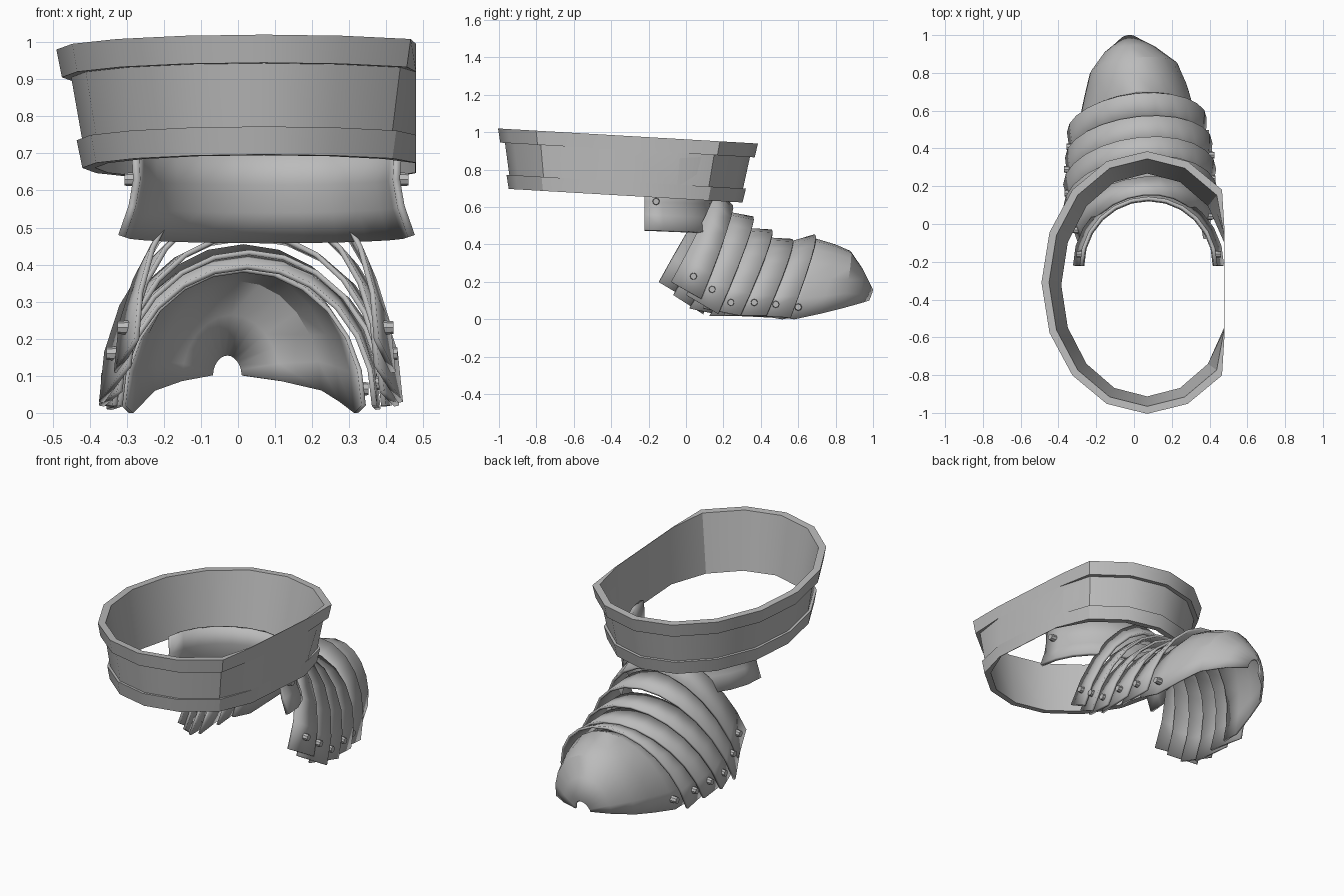
import bpy, bmesh
from math import sin, cos, pi, radians
from mathutils import Matrix

if "Cube" in bpy.data.objects:
    bpy.data.objects.remove(bpy.data.objects["Cube"])

# Single grey metal material
GREY = (0.5, 0.5, 0.5, 1)
metal = bpy.data.materials.new("grey metal")
metal.use_nodes = True
metal.diffuse_color = GREY
metal.node_tree.nodes["Principled BSDF"].inputs["Base Color"].default_value = GREY


def finish(name, bm, thickness=0.0):
    bmesh.ops.dissolve_degenerate(bm, dist=0.0002, edges=bm.edges[:])
    mesh = bpy.data.meshes.new(name)
    bm.to_mesh(mesh)
    bm.free()
    mesh.materials.append(metal)
    obj = bpy.data.objects.new(name, mesh)
    bpy.context.collection.objects.link(obj)
    if thickness:
        mod = obj.modifiers.new("plate thickness", "SOLIDIFY")
        mod.thickness = thickness
        mod.offset = -1
    bpy.ops.object.select_all(action="DESELECT")
    obj.select_set(True)
    bpy.context.view_layer.objects.active = obj
    bpy.ops.object.shade_smooth_by_angle(angle=radians(32))
    return obj


def loft(name, rows, closed=False, thickness=0.0):
    """Skin rows of points; closed joins both the rows and the ends."""
    bm = bmesh.new()
    grid = [[bm.verts.new(p) for p in row] for row in rows]
    n, m = len(grid), len(grid[0])
    for s in range(n if closed else n - 1):
        for t in range(m if closed else m - 1):
            s2, t2 = (s + 1) % n, (t + 1) % m
            bm.faces.new((grid[s][t], grid[s2][t], grid[s2][t2], grid[s][t2]))
    return finish(name, bm, thickness)


def rivet(name, x, y, z, side):
    bm = bmesh.new()
    bmesh.ops.create_cone(bm, cap_ends=True, segments=8, radius1=0.02,
                          radius2=0.017, depth=0.035)
    bm.transform(Matrix.Translation((x, y, z)) @ Matrix.Rotation(side * pi / 2, 4, "Y"))
    finish(name, bm)


# Upper cuff: tapered oval band with two rims, flattened on its left side
def cuff_row(r, z, limit):
    row = []
    for k in range(16):
        a = k * pi / 8
        y = -0.31 - 0.04 * (0.98 - z) + (r + 0.135) * sin(a)
        row.append((min(0.07 + r * cos(a), limit), y, z - 0.058 * (y + 0.31)))
    return row


outer = [(0.56, 0.98), (0.545, 0.905), (0.52, 0.905), (0.49, 0.735),
         (0.505, 0.735), (0.49, 0.66)]
inner = [(0.455, 0.66), (0.52, 0.98)]
loft("upper_cuff", [cuff_row(r, z, 0.48) for r, z in outer]
     + [cuff_row(r, z, 0.477) for r, z in inner], closed=True)

# Ankle band: flared half ring, open at the front
ankle = []
for r, z in [(0.365, 0.72), (0.36, 0.63), (0.372, 0.56), (0.40, 0.48)]:
    ankle.append([(0.077 + r * cos(k * pi / 12), -0.22 + r * sin(k * pi / 12),
                   z - 0.04 * r * sin(k * pi / 12)) for k in range(13)])
loft("ankle_band", ankle, thickness=0.02)
for side, label in ((1, "left"), (-1, "right")):
    rivet("ankle_rivet_" + label, 0.077 + side * 0.365, -0.16, 0.63, side)


# Foot plates: arches given as centre, half width, foot y/z and peak y/z
def arch(cx, hw, fy, fz, py, pz, steps=12):
    row = []
    for k in range(steps + 1):
        c, s = cos(k * pi / steps), sin(k * pi / steps)
        skew = 0.1 * hw * (c - 1 + s)
        row.append((cx + hw * c, fy + (py - fy) * s + skew, fz + (pz - fz) * s))
    return row


plates = [
    ((0.05, 0.33, -0.08, 0.20, 0.16, 0.70), (0.045, 0.38, 0.08, 0.11, 0.25, 0.61)),
    ((0.04, 0.34, 0.00, 0.13, 0.20, 0.58), (0.035, 0.41, 0.17, 0.03, 0.36, 0.55)),
    ((0.035, 0.36, 0.09, 0.06, 0.30, 0.49), (0.03, 0.405, 0.29, 0.02, 0.46, 0.48)),
    ((0.03, 0.37, 0.20, 0.02, 0.40, 0.44), (0.025, 0.39, 0.43, 0.02, 0.57, 0.43)),
    ((0.025, 0.35, 0.34, 0.02, 0.50, 0.40), (0.015, 0.37, 0.56, 0.01, 0.69, 0.455)),
]
for i, (front, back) in enumerate(plates, 1):
    loft(f"foot_plate_{i}", [arch(*front), arch(*back)], thickness=0.014)

# Toe cap: tapering shell ending in a small round opening
toe = [
    (0.015, 0.33, 0.46, 0.02, 0.58, 0.39),
    (0.015, 0.31, 0.58, 0.00, 0.70, 0.43),
    (0.01, 0.275, 0.72, 0.03, 0.80, 0.40),
    (0.00, 0.235, 0.84, 0.06, 0.88, 0.365),
    (-0.02, 0.14, 0.93, 0.085, 0.945, 0.27),
    (-0.03, 0.045, 0.98, 0.10, 1.0, 0.16),
]
loft("toe_cap", [arch(*st) for st in toe], thickness=0.012)

# Rivets low on both sides of every plate
spots = [(0.04, 0.23), (0.14, 0.16), (0.24, 0.09), (0.365, 0.09), (0.48, 0.08), (0.60, 0.065)]
for i, ((y, z), (a, b)) in enumerate(zip(spots, plates + [(toe[0], toe[1])]), 1):
    cx, hw = (a[0] + b[0]) / 2, (a[1] + b[1]) / 2
    for side, label in ((1, "left"), (-1, "right")):
        rivet(f"plate_rivet_{i}_{label}", cx + side * hw,
              y - (0.2 * hw if side < 0 else 0), z, side)
